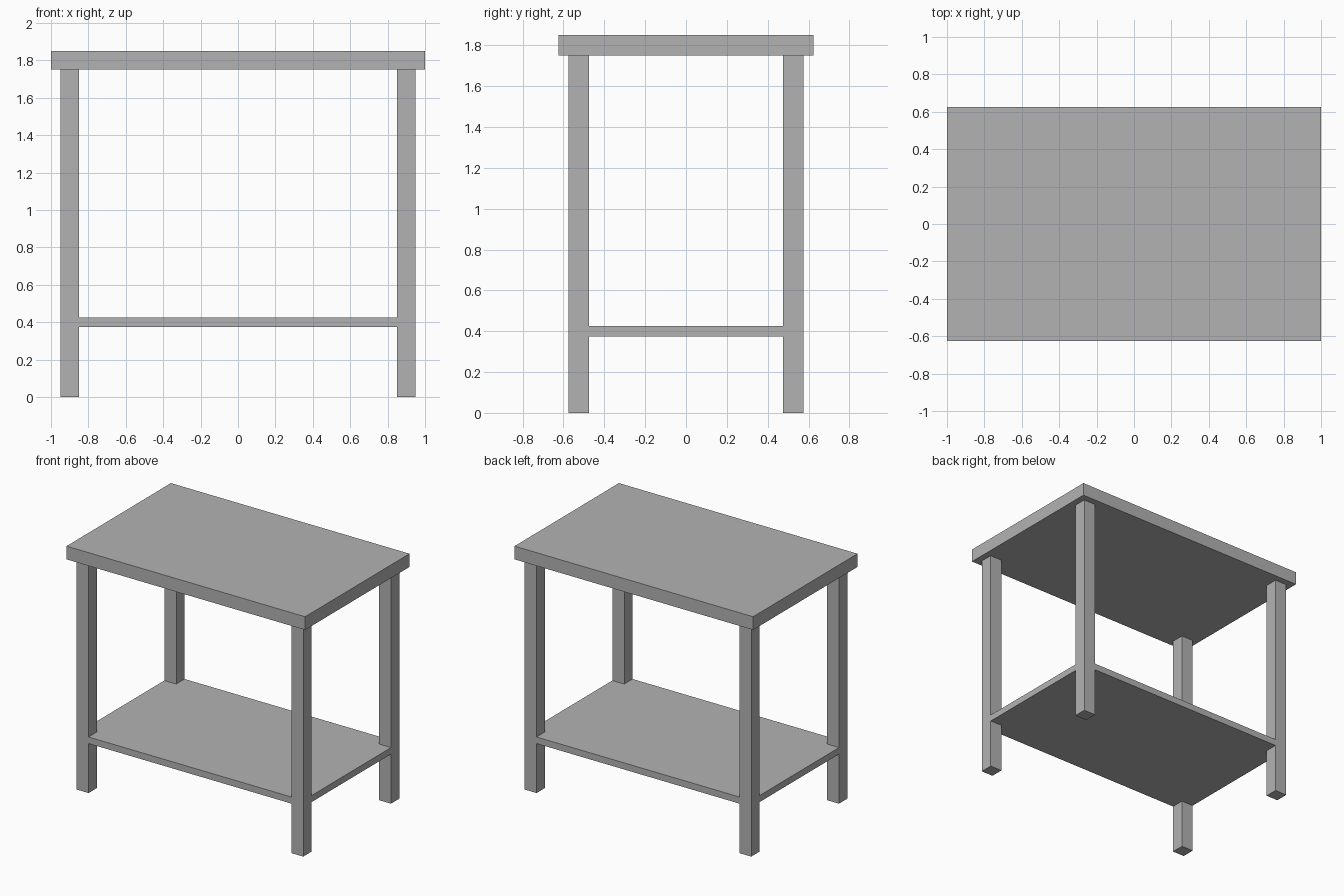
import bpy
import bmesh

cube = bpy.data.objects.get("Cube")
if cube:
    bpy.data.objects.remove(cube, do_unlink=True)

# One plain grey for the whole table
grey = bpy.data.materials.new("plain_grey")
grey.use_nodes = True
colour = (0.45, 0.45, 0.45, 1)
grey.diffuse_color = colour
grey.node_tree.nodes["Principled BSDF"].inputs["Base Color"].default_value = colour

HALF_X, HALF_Y = 0.95, 0.575    # outer faces of the legs
LEG = 0.1                       # leg thickness
TOP_Z, TOP_THICK = 1.75, 0.1
SHELF_Z, SHELF_THICK = 0.375, 0.05


def slab(name, outline, z, height):
    """Extrude a flat outline upwards into a solid."""
    bm = bmesh.new()
    face = bm.faces.new([bm.verts.new((x, y, z)) for x, y in outline])
    raised = bmesh.ops.extrude_face_region(bm, geom=[face])["geom"]
    verts = [v for v in raised if isinstance(v, bmesh.types.BMVert)]
    bmesh.ops.translate(bm, verts=verts, vec=(0, 0, height))
    bmesh.ops.recalc_face_normals(bm, faces=bm.faces)
    mesh = bpy.data.meshes.new(name)
    bm.to_mesh(mesh)
    bm.free()
    mesh.materials.append(grey)
    obj = bpy.data.objects.new(name, mesh)
    bpy.context.collection.objects.link(obj)
    return obj


def rectangle(x0, x1, y0, y1):
    return [(x0, y0), (x1, y0), (x1, y1), (x0, y1)]


# Table top, overhanging the legs
slab("table_top", rectangle(-1, 1, -0.625, 0.625), TOP_Z, TOP_THICK)

# Four square legs
for side, sx in (("left", 1), ("right", -1)):
    for end, sy in (("front", -1), ("back", 1)):
        xs = sorted((sx * HALF_X, sx * (HALF_X - LEG)))
        ys = sorted((sy * HALF_Y, sy * (HALF_Y - LEG)))
        slab(f"{end}_{side}_leg", rectangle(*xs, *ys), 0, TOP_Z)

# Lower shelf, flush with the legs and notched around them at the corners
outline = []
for sx, sy in ((1, 1), (-1, 1), (-1, -1), (1, -1)):
    ix, iy = sx * (HALF_X - LEG), sy * (HALF_Y - LEG)
    notch = [(sx * HALF_X, iy), (ix, iy), (ix, sy * HALF_Y)]
    outline += notch if sx == sy else notch[::-1]
slab("lower_shelf", outline, SHELF_Z, SHELF_THICK)
